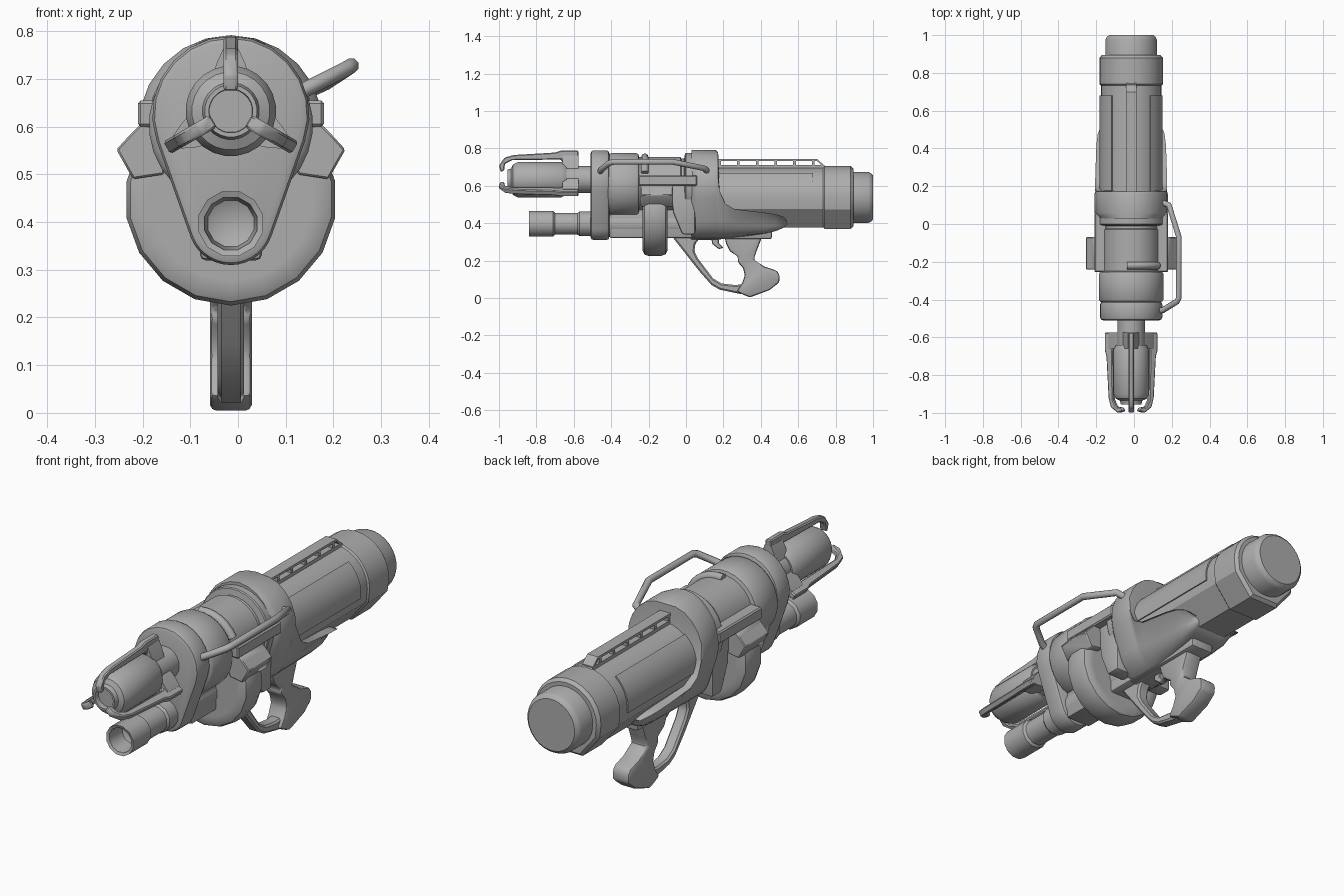
import bpy, bmesh, math
from math import sin, cos, pi, radians
from mathutils import Matrix

CX = -0.015  # shared centre line of the body

cube = bpy.data.objects.get("Cube")
if cube:
    bpy.data.objects.remove(cube, do_unlink=True)

gray = bpy.data.materials.new("plain gray")
gray.use_nodes = True
gray.diffuse_color = (0.42, 0.42, 0.42, 1)
gray.node_tree.nodes["Principled BSDF"].inputs["Base Color"].default_value = gray.diffuse_color


def finish(name, bm, bevel=0, segments=2, angle=35):
    bmesh.ops.recalc_face_normals(bm, faces=bm.faces)
    me = bpy.data.meshes.new(name)
    bm.to_mesh(me)
    bm.free()
    me.materials.append(gray)
    ob = bpy.data.objects.new(name, me)
    bpy.context.collection.objects.link(ob)
    bpy.ops.object.select_all(action='DESELECT')
    ob.select_set(True)
    bpy.context.view_layer.objects.active = ob
    if bevel:
        mod = ob.modifiers.new("edge", 'BEVEL')
        mod.width, mod.segments, mod.limit_method = bevel, segments, 'ANGLE'
        mod.angle_limit = radians(30)
        bpy.ops.object.modifier_apply(modifier=mod.name)
    bpy.ops.object.shade_smooth_by_angle(angle=radians(angle))
    return ob


def loft(name, rings, closed=True, **kw):
    """Skin between rings of points; both ends are capped."""
    bm = bmesh.new()
    rows = [[bm.verts.new((x + CX, y, z)) for x, y, z in ring] for ring in rings]
    n = len(rows[0])
    for a, b in zip(rows, rows[1:]):
        for i in range(n if closed else n - 1):
            j = (i + 1) % n
            bm.faces.new((a[i], a[j], b[j], b[i]))
    bm.faces.new(rows[0])
    bm.faces.new(rows[-1])
    return finish(name, bm, **kw)


def lathe(name, profile, z, n=24, **kw):
    """Turn (y, radius) pairs round an axis along y."""
    turns = [2 * pi * (i + 0.5) / n for i in range(n)]
    return loft(name, [[(r * cos(t), y, z + r * sin(t)) for t in turns]
                       for y, r in profile], **kw)


def plate_x(name, outline, x0, x1, **kw):
    return loft(name, [[(x, y, z) for y, z in outline] for x in (x0, x1)], **kw)


def plate_y(name, outline, y0, y1, **kw):
    return loft(name, [[(x, y, z) for x, z in outline] for y in (y0, y1)], **kw)


def box(name, x0, x1, y0, y1, z0, z1, **kw):
    return plate_x(name, [(y0, z0), (y1, z0), (y1, z1), (y0, z1)], x0, x1, **kw)


def capsule(z_top, r_top, z_low, r_low, n=14):
    """Outline around a large upper and a small lower circle."""
    a = math.asin((r_top - r_low) / (z_top - z_low))
    pts = []
    for z, r, start, end in ((z_top, r_top, -a, pi + a), (z_low, r_low, pi + a, 2 * pi - a)):
        for i in range(n + 1):
            t = start + (end - start) * i / n
            pts.append((r * cos(t), z + r * sin(t)))
    return pts


def tube(name, points, radius):
    cu = bpy.data.curves.new(name, 'CURVE')
    cu.dimensions, cu.bevel_depth, cu.bevel_resolution, cu.use_fill_caps = '3D', radius, 2, True
    sp = cu.splines.new('POLY')
    sp.points.add(len(points) - 1)
    for p, co in zip(sp.points, points):
        p.co = (co[0] + CX, co[1], co[2], 1)
    ob = bpy.data.objects.new(name, cu)
    bpy.context.collection.objects.link(ob)
    bpy.ops.object.select_all(action='DESELECT')
    ob.select_set(True)
    bpy.context.view_layer.objects.active = ob
    bpy.ops.object.convert(target='MESH')
    ob.data.materials.clear()
    ob.data.materials.append(gray)
    bpy.ops.object.shade_smooth_by_angle(angle=radians(50))


# Front canister held by three hooked prongs
MZ = 0.633
lathe("front_canister", [(-.93, .02), (-.93, .045), (-.955, .046), (-.955, .055), (-.935, .06),
                         (-.925, .082), (-.90, .095), (-.665, .095), (-.64, .08)], MZ)
lathe("canister_stem", [(-.66, .073), (-.49, .073)], MZ)
hook = [(-.575, .155), (-.67, .155), (-.70, .145), (-.92, .132), (-.97, .118), (-1, .075),
        (-.99, .04), (-.972, .05), (-.968, .085), (-.93, .104), (-.67, .108), (-.64, .06), (-.575, .06)]
for i in range(3):
    spin = (Matrix.Translation((CX, 0, MZ)) @ Matrix.Rotation(i * 2 * pi / 3, 4, 'Y')
            @ Matrix.Translation((-CX, 0, 0)))
    prong = plate_x(f"prong_{i + 1}", hook, -.015, .015, bevel=.005, segments=1)
    foot = plate_y(f"prong_foot_{i + 1}", [(-.042, .06), (.042, .06), (.03, .1), (.016, .13),
                                           (-.016, .13), (-.03, .1)], -.66, -.575)
    for part in (prong, foot):
        part.data.transform(spin)

# Front housing and hollow lower barrel
plate_y("front_housing", capsule(.625, .165, .40, .09), -.51, -.41, bevel=.016)
lathe("lower_barrel", [(-.74, .03), (-.75, .05), (-.835, .057), (-.84, .07), (-.71, .07),
                       (-.70, .06), (-.58, .06), (-.57, .068), (-.50, .068)], .397, n=12)
lathe("lower_tube", [(-.42, .072), (.06, .072)], .397, n=16)
box("under_frame", -.065, .065, -.41, .06, .32, .5, bevel=.012)

# Main body and collar
lathe("main_body", [(-.42, .15), (-.41, .165), (-.40, .172), (-.265, .172), (-.255, .166),
                    (-.25, .15), (-.03, .15), (-.025, .143), (-.01, .143), (-.005, .17),
                    (.0, .174), (.07, .174)], .604, n=28)
section = capsule(.598, .194, .46, .15)
cowl = [(.03, .8, .31, .88), (.045, .8, .31, .95), (.06, .8, .31, 1), (.16, .8, .312, 1),
        (.172, .78, .313, .98), (.18, .57, .314, .985), (.21, .505, .316, .985),
        (.26, .475, .322, .98), (.42, .457, .345, .95), (.48, .448, .358, .91),
        (.52, .435, .375, .82), (.54, .415, .395, .66)]
loft("collar_cowl", [[(x * s, y, min(max(z, lo), hi)) for x, z in section]
                     for y, hi, lo, s in cowl], angle=40)
tube("top_catch", [(.156 * cos(radians(a)), -.22, .604 + .15 * sin(radians(a)))
                   for a in range(98, 14, -12)], .02)

# Rear barrel: round above, faceted keel below
BZ = .538
keel = [(cos(pi * i / 14), sin(pi * i / 14)) for i in range(15)]
keel += [(-.96, -.38), (-.45, -1), (.45, -1), (.96, -.38)]


def keel_loft(name, stations):
    loft(name, [[(x * r, y, BZ + z * r) for x, z in keel] for y, r in stations], angle=30)


keel_loft("rear_barrel", [(.08, .161), (.74, .161)])
keel_loft("rear_collar", [(.73, .158), (.74, .168), (.88, .168), (.895, .155)])
lathe("rear_cap", [(.88, .14), (.895, .137), (.975, .137), (.99, .13), (1, .118)], BZ, n=28)

# Raised side panels on the rear barrel
for side, label in ((1, "left"), (-1, "right")):
    arc = [radians(-8 + 10 * i) for i in range(7)]
    wall = [(r, t) for r, ts in ((.167, arc), (.155, arc[::-1])) for t in ts]
    plate_y(f"{label}_barrel_panel", [(side * r * cos(t), BZ + r * sin(t)) for r, t in wall], .17, .68)

# Windowed rail on top of the rear barrel
box("top_rail_base", -.027, .027, .16, .74, .68, .712)
plate_x("top_rail_bar", [(.16, .733), (.70, .733), (.735, .70), (.75, .70), (.70, .744),
                         (.16, .744)], -.027, .027)
for i in range(6):
    y = .18 + i * .1
    box(f"top_rail_post_{i + 1}", -.025, .025, y - .007, y + .007, .70, .74)

# Drum with side brackets, rails and arms
lathe("drum", [(-.232, .17), (-.232, .195), (-.222, .214), (-.20, .222), (-.135, .222),
               (-.11, .214), (-.10, .195), (-.10, .17)], .447, n=18)
for side, label in ((1, "left"), (-1, "right")):
    plate_y(f"{label}_drum_bracket", [(side * x, z) for x, z in
            ((.13, .60), (.19, .605), (.21, .585), (.24, .552), (.205, .49), (.14, .50))],
            -.242, -.07, bevel=.004, segments=1)
    box(f"{label}_side_rail", side * .13, side * .195, -.255, .06, .60, .655, bevel=.006, segments=1)
    plate_x(f"{label}_side_arm", [(-.08, .61), (.05, .61), (.05, .34), (-.02, .34), (-.07, .46)],
            side * .06, side * .155, bevel=.012)

# Carrying handle on the left
tube("side_handle", [(.14, -.46, .67), (.17, -.455, .685), (.243, -.41, .722), (.253, -.39, .728),
                     (.253, -.07, .728), (.20, .10, .693), (.16, .115, .675)], .016)

# Grip, trigger guard and trigger
plate_x("grip", [(.20, .35), (.41, .35), (.40, .31), (.377, .25), (.362, .205), (.42, .168),
                 (.485, .147), (.50, .125), (.50, .085), (.447, .043), (.34, .003), (.27, .035),
                 (.30, .08), (.315, .12), (.305, .16), (.275, .195), (.28, .22), (.235, .25),
                 (.215, .29)], -.044, .044, bevel=.02)
plate_x("trigger_guard", [(-.08, .34), (-.06, .31), (.07, .145), (.136, .07), (.18, .045),
                          (.30, .02), (.33, .075), (.26, .07), (.19, .078), (.145, .105),
                          (.065, .21), (.045, .25), (.05, .29), (.09, .34)],
        -.028, .028, bevel=.008, segments=1)
plate_x("trigger", [(.13, .35), (.14, .29), (.175, .262), (.20, .268), (.175, .295), (.18, .35)],
        -.014, .014, bevel=.004, segments=1)
box("grip_mount", -.06, .06, .02, .46, .315, .40, bevel=.012)
